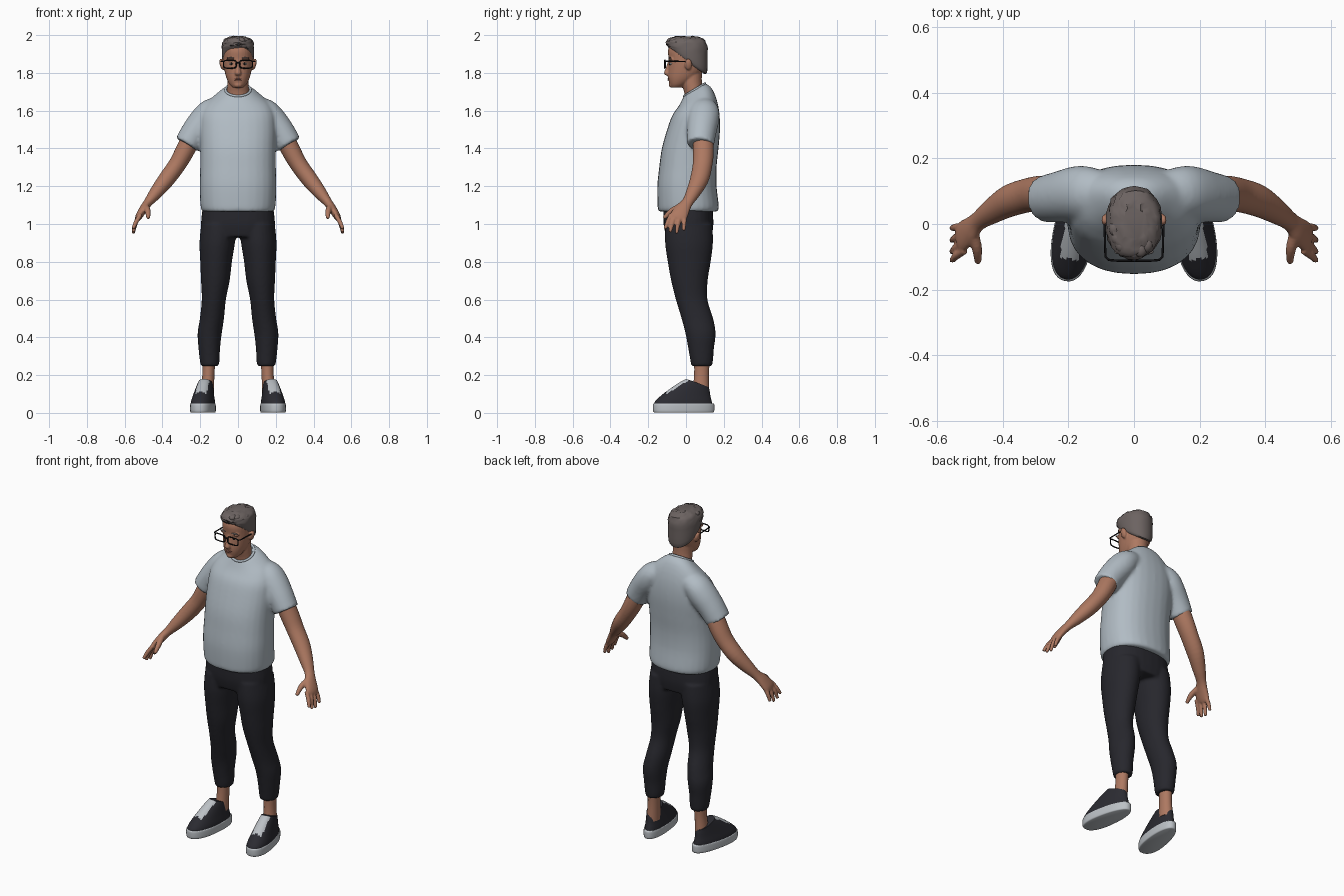
import bpy, bmesh, math, random
from mathutils import Vector, Matrix

random.seed(4)
cube = bpy.data.objects.get("Cube")
if cube:
    bpy.data.objects.remove(cube)


def material(name, r, g, b):
    m = bpy.data.materials.new(name)
    m.use_nodes = True
    m.diffuse_color = (r, g, b, 1)
    bsdf = m.node_tree.nodes["Principled BSDF"]
    bsdf.inputs["Base Color"].default_value = (r, g, b, 1)
    bsdf.inputs["Roughness"].default_value = 0.8
    return m


SKIN = material("warm skin", .42, .19, .12)
LIPS = material("lips", .30, .12, .09)
SHIRT = material("pale blue grey cloth", .44, .50, .55)
PANTS = material("charcoal cloth", .020, .020, .026)
SHOE = material("dark shoe fabric", .024, .024, .031)
SOLE = material("light grey rubber", .50, .53, .56)
HAIR = material("grey brown hair", .15, .125, .12)
BLACK = material("black frame", .006, .006, .007)
WHITE = material("eye white", .6, .58, .55)


def spline(rings, steps):
    """Catmull-Rom through rows of numbers."""
    out = []
    for i in range(len(rings) - 1):
        p0, p1 = rings[max(i - 1, 0)], rings[i]
        p2, p3 = rings[i + 1], rings[min(i + 2, len(rings) - 1)]
        for k in range(steps):
            t = k / steps
            out.append([b + t * ((c - a) + t * ((2 * a - 5 * b + 4 * c - d) + t * (3 * b - a - 3 * c + d))) / 2
                        for a, b, c, d in zip(p0, p1, p2, p3)])
    return out + [list(rings[-1])]


def loft(bm, rings, s=1, side=None, n=28, power=2.0, steps=4):
    """Closed skin over rings (x, y, z, ra, rb, tilt). With side, rings stand square to the path."""
    rows = spline([tuple(r) + (0,) * (6 - len(r)) for r in rings], steps)
    loops = []
    for i, (x, y, z, ra, rb, tilt) in enumerate(rows):
        a, b = Vector((1, 0, 0)), Vector((0, 1, tilt))
        if side:
            t = Vector(rows[min(i + 1, len(rows) - 1)][:3]) - Vector(rows[max(i - 1, 0)][:3])
            t.normalize()
            a = Vector(side)
            a = (a - t * a.dot(t)).normalized()
            b = t.cross(a)
        loop = []
        for k in range(n):
            c, d = math.cos(math.tau * k / n), math.sin(math.tau * k / n)
            c = math.copysign(abs(c) ** (2 / power), c)
            d = math.copysign(abs(d) ** (2 / power), d)
            p = Vector((x, y, z)) + a * ra * c + b * rb * d
            loop.append(bm.verts.new((p.x * s, p.y, p.z)))
        loops.append(loop)
    for lo, hi in zip(loops, loops[1:]):
        for k in range(n):
            bm.faces.new((lo[k], lo[(k + 1) % n], hi[(k + 1) % n], hi[k]))
    bm.faces.new(loops[0][::-1])
    bm.faces.new(loops[-1])


def ball(bm, loc, size, rot=(0, 0, 0)):
    m = Matrix.LocRotScale(Vector(loc), Matrix.Rotation(rot[1], 3, 'Y').to_quaternion(), Vector(size))
    bmesh.ops.create_uvsphere(bm, u_segments=16, v_segments=10, radius=1, matrix=m)


def finish(name, bm, *mats, voxel=0, smooth=4, angle=60):
    """Turn the bmesh into an object; voxel fuses overlapping volumes into one skin."""
    bmesh.ops.recalc_face_normals(bm, faces=bm.faces)
    me = bpy.data.meshes.new(name)
    bm.to_mesh(me)
    bm.free()
    ob = bpy.data.objects.new(name, me)
    bpy.context.collection.objects.link(ob)
    for m in mats:
        me.materials.append(m)
    me.shade_smooth()
    if voxel:
        r = ob.modifiers.new("fuse", 'REMESH')
        r.mode, r.voxel_size, r.use_smooth_shade = 'VOXEL', voxel, True
        sm = ob.modifiers.new("soften", 'SMOOTH')
        sm.factor, sm.iterations = 0.5, smooth
    else:
        me.set_sharp_from_angle(angle=math.radians(angle))
    return ob


def wire(name, paths, radius, mat):
    """Round bars along (points, closed) paths."""
    cu = bpy.data.curves.new(name, 'CURVE')
    cu.dimensions, cu.bevel_depth, cu.bevel_resolution = '3D', radius, 2
    cu.use_fill_caps = True
    for pts, closed in paths:
        sp = cu.splines.new('POLY')
        sp.points.add(len(pts) - 1)
        sp.use_cyclic_u = closed
        for p, q in zip(sp.points, pts):
            p.co = (*q, 1)
    cu.materials.append(mat)
    bpy.context.collection.objects.link(bpy.data.objects.new(name, cu))


def oval(cx, cy, rx, ry, n, power=2.0):
    for k in range(n):
        c, d = math.cos(math.tau * k / n), math.sin(math.tau * k / n)
        yield (cx + rx * math.copysign(abs(c) ** (2 / power), c),
               cy + ry * math.copysign(abs(d) ** (2 / power), d))


SIDES = (1, -1)
ACROSS = (0, 1, 0)

# Shirt: torso and both sleeves fused
bm = bmesh.new()
loft(bm, [(0, .01, 1.065, .185, .155), (0, .012, 1.09, .198, .162), (0, .005, 1.2, .202, .157),
          (0, .01, 1.3, .2, .152), (0, .022, 1.4, .2, .15), (0, .04, 1.5, .202, .14),
          (0, .052, 1.58, .195, .125, .05), (0, .06, 1.64, .165, .102, .2),
          (0, .055, 1.685, .11, .08, .45), (0, .045, 1.712, .068, .056, .6)], power=2.3)
for s in SIDES:
    loft(bm, [(.08, .09, 1.62, .065, .055), (.14, .095, 1.595, .08, .07), (.175, .092, 1.555, .084, .077),
              (.225, .083, 1.49, .078, .074), (.27, .076, 1.42, .072, .069)], s, ACROSS)
finish("shirt", bm, SHIRT, voxel=.01, smooth=5)
wire("shirt_collar", [([(x, y, 1.71 + .6 * (y - .045)) for x, y in oval(0, .045, .066, .055, 32)], True)], .007, SHIRT)

# Trousers: hips and both legs fused
bm = bmesh.new()
loft(bm, [(0, .01, 1.1, .185, .13), (0, .013, 1.0, .196, .132), (0, .016, .93, .18, .12)], power=2.4)
for s in SIDES:
    loft(bm, [(.1, .015, 1.0, .095, .125), (.11, .016, .9, .094, .127), (.116, .017, .8, .084, .114),
              (.12, .018, .7, .076, .097), (.128, .03, .6, .064, .084), (.138, .06, .5, .064, .084),
              (.15, .077, .42, .064, .08), (.152, .08, .34, .057, .068), (.15, .083, .275, .052, .06),
              (.15, .083, .247, .046, .055)], s)
finish("trousers", bm, PANTS, voxel=.009, smooth=4)

for s in SIDES:
    label = "left" if s > 0 else "right"
    # Arm, palm, fingers and thumb fused
    bm = bmesh.new()
    loft(bm, [(.24, .09, 1.47, .055, .052), (.285, .092, 1.38, .055, .05), (.325, .087, 1.31, .052, .046),
              (.38, .07, 1.235, .049, .044), (.435, .037, 1.165, .038, .035), (.475, .008, 1.115, .03, .024),
              (.5, -.018, 1.08, .04, .022), (.522, -.037, 1.045, .046, .019), (.532, -.045, 1.025, .043, .014)],
         s, ACROSS)
    for i, (tip, drop) in enumerate(((-.112, .975), (-.085, .957), (-.05, .95), (-.012, .966))):
        root = -.08 + i * .024
        loft(bm, [(.515, root, 1.05, .012, .012), (.54, (root + tip) / 2, 1.01, .0125, .0125),
                  (.555, tip, drop, .009, .009)], s, ACROSS, n=10)
    loft(bm, [(.49, -.025, 1.095, .017, .017), (.478, -.075, 1.07, .016, .016),
              (.475, -.118, 1.03, .010, .010)], s, (1, 0, 0), n=10)
    finish(label + "_arm", bm, SKIN, voxel=.005, smooth=4)

    # Bare ankle
    bm = bmesh.new()
    loft(bm, [(.155, .085, .29, .036, .042), (.157, .082, .2, .032, .039), (.163, .078, .1, .036, .045)], s)
    finish(label + "_ankle", bm, SKIN)

    # Shoe upper with lace panel, and sole
    upper, sole = bmesh.new(), bmesh.new()
    loft(upper, [(0, -.002, .03, .062, .158), (0, -.002, .06, .061, .152), (0, .017, .095, .054, .126, -.05),
                 (0, .045, .13, .047, .094, -.15), (0, .073, .157, .041, .062, -.36)], n=48, power=2.2, steps=7)
    loft(sole, [(0, 0, .001, .058, .155), (0, 0, .008, .064, .163), (0, 0, .042, .064, .164),
                (0, 0, .05, .061, .16)], n=40, power=2.3)
    for f in upper.faces:
        c = f.calc_center_median()
        if abs(c.x) < .03 and -.095 < c.y < .02 and f.normal.y < .5 and c.z > .08:
            f.material_index = 1
    for part, bm, mats in (("_shoe", upper, (SHOE, SOLE)), ("_sole", sole, (SOLE,))):
        for v in bm.verts:
            v.co.x *= 1 - .8 * (v.co.y + .06)
        bmesh.ops.transform(bm, verts=bm.verts, matrix=Matrix.Translation((s * .182, -.012, 0))
                            @ Matrix.Rotation(s * .16, 4, 'Z'))
        finish(label + part, bm, *mats, angle=50)

# Head, neck, ears and nose fused
bm = bmesh.new()
loft(bm, [(0, -.05, 1.722, .028, .03), (0, -.04, 1.74, .045, .047), (0, -.018, 1.775, .062, .077),
          (0, .0, 1.82, .073, .094), (0, .005, 1.87, .078, .097), (0, .005, 1.92, .077, .1),
          (0, .005, 1.96, .06, .08), (0, .005, 1.98, .03, .04)], power=2.15)
loft(bm, [(0, .05, 1.62, .07, .055), (0, .042, 1.69, .06, .05), (0, .03, 1.75, .056, .054),
          (0, .03, 1.82, .055, .055)])
loft(bm, [(0, -.082, 1.865, .008, .012), (0, -.095, 1.825, .011, .013), (0, -.1, 1.798, .017, .017),
          (0, -.092, 1.785, .012, .012)], n=12)
ball(bm, (0, -.078, 1.737), (.022, .013, .015))
for s in SIDES:
    ball(bm, (s * .085, .012, 1.845), (.012, .02, .031), (0, s * .25))
    ball(bm, (s * .035, -.078, 1.872), (.026, .013, .008))
finish("head", bm, SKIN, voxel=.0045, smooth=3)

# Lips, eyes and brows
bm = bmesh.new()
ball(bm, (0, -.087, 1.769), (.023, .011, .004))
ball(bm, (0, -.087, 1.762), (.019, .011, .004))
finish("lips", bm, LIPS)
for name, size, mat, x, y, z in (("eyes", (.013, .012, .006), WHITE, .034, -.077, 1.848),
                                 ("pupils", (.006, .004, .006), BLACK, .034, -.087, 1.848),
                                 ("eyebrows", (.023, .008, .004), HAIR, .037, -.085, 1.879)):
    bm = bmesh.new()
    for s in SIDES:
        ball(bm, (s * x, y, z), size)
    finish(name, bm, mat)

# Hair: cap with a sloping hairline and ruffled top
bm = bmesh.new()
loft(bm, [(0, .008, 1.858, .074, .088, -.72), (0, .009, 1.872, .083, .103, -.66),
          (0, .006, 1.915, .086, .108, -.3), (0, .002, 1.955, .083, .109, -.05),
          (0, .0, 1.98, .066, .09), (0, .0, 1.993, .035, .05)], power=2.15, steps=3)
for v in bm.verts:
    if v.co.z > 1.93:
        v.co += Vector([random.uniform(-.004, .004) for _ in range(3)])
for i in range(9):
    a = math.radians(-170 + 20 * i)
    ball(bm, (.058 * math.cos(a), .082 * math.sin(a), 1.968 + random.uniform(-.006, .006)),
         (.02, .024, .016), (0, random.uniform(-.5, .5)))
finish("hair", bm, HAIR, angle=40)

# Glasses: two rims, bridge and temples
bars = [([(-.012, -.112, 1.853), (.012, -.112, 1.853)], False)]
for s in SIDES:
    bars.append(([(x, -.112 + .1 * max(0, abs(x) - .05), z)
                  for x, z in oval(s * .043, 1.846, .034, .021, 28, 4)], True))
    bars.append(([(s * .077, -.109, 1.86), (s * .087, -.1, 1.862), (s * .09, .005, 1.86),
                  (s * .089, .025, 1.845)], False))
wire("glasses", bars, .0035, BLACK)
